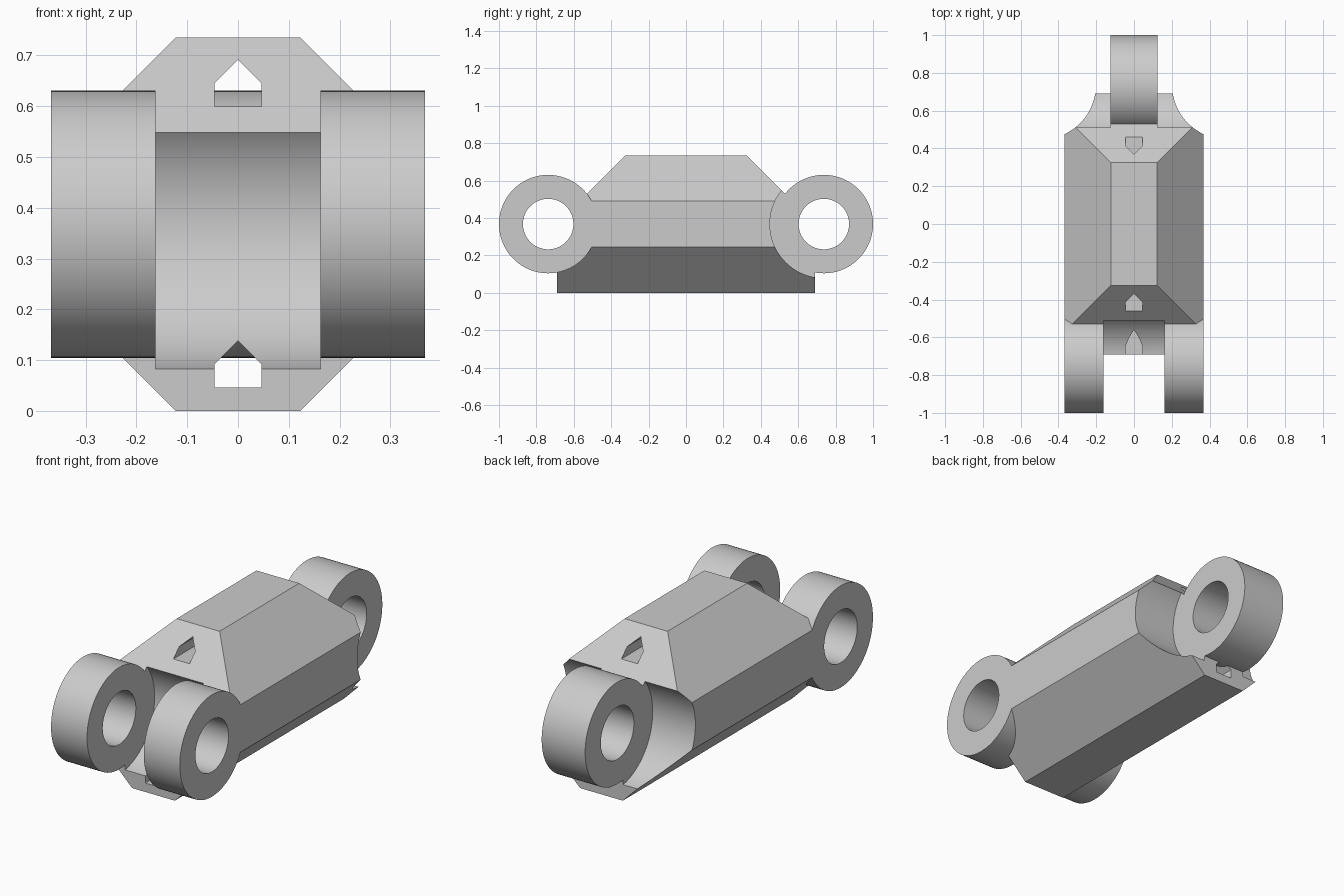
import bpy, bmesh, math

if "Cube" in bpy.data.objects:
    bpy.data.objects.remove(bpy.data.objects["Cube"], do_unlink=True)

PIN_Y, PIN_Z = 0.737, 0.3675
HALF = 0.3675

grey = bpy.data.materials.new("plain grey")
grey.use_nodes = True
colour = (0.6, 0.6, 0.6, 1)
grey.diffuse_color = colour
grey.node_tree.nodes["Principled BSDF"].inputs["Base Color"].default_value = colour


def prism(name, outline, axis, start, end):
    """Extrude a 2D outline along x (outline is y, z) or y (outline is x, z)."""
    bm = bmesh.new()
    put = (lambda a, b, d: (d, a, b)) if axis == "x" else (lambda a, b, d: (a, d, b))
    rings = [[bm.verts.new(put(a, b, d)) for a, b in outline] for d in (start, end)]
    n = len(outline)
    for ring in rings:
        bm.faces.new(ring)
    for i in range(n):
        j = (i + 1) % n
        bm.faces.new((rings[0][i], rings[0][j], rings[1][j], rings[1][i]))
    bmesh.ops.recalc_face_normals(bm, faces=bm.faces)
    mesh = bpy.data.meshes.new(name)
    bm.to_mesh(mesh)
    bm.free()
    mesh.materials.append(grey)
    obj = bpy.data.objects.new(name, mesh)
    bpy.context.collection.objects.link(obj)
    return obj


def barrel(name, y, radius, start, end, sides=96):
    angles = [math.tau * i / sides for i in range(sides)]
    outline = [(y + radius * math.cos(a), PIN_Z + radius * math.sin(a)) for a in angles]
    return prism(name, outline, "x", start, end)


def combine(target, tool, operation):
    tool.hide_render = True
    mod = target.modifiers.new(operation.lower(), "BOOLEAN")
    mod.operation, mod.object, mod.solver = operation, tool, "EXACT"
    bpy.context.view_layer.objects.active = target
    bpy.ops.object.modifier_apply(modifier=mod.name)
    bpy.data.objects.remove(tool, do_unlink=True)


# Octagonal body, trimmed by a side profile with sloping upper ends
octagon = [(-0.1225, 0), (0.1225, 0), (HALF, 0.245), (HALF, 0.49),
           (0.1225, 0.735), (-0.1225, 0.735), (-HALF, 0.49), (-HALF, 0.245)]
link = prism("chain_link", octagon, "y", -0.9, 0.9)
side = [(-0.69, -0.1), (0.69, -0.1), (0.69, 0.37), (0.225, 0.835),
        (-0.225, 0.835), (-0.69, 0.37)]
combine(link, prism("end_trim", side, "x", -0.5, 0.5), "INTERSECT")

# Round clearances for the neighbouring links
for y, start, end in ((-PIN_Y, -0.162, 0.162), (PIN_Y, 0.124, 0.5), (PIN_Y, -0.5, -0.124)):
    combine(link, barrel("clearance", y, 0.2885, start, end), "DIFFERENCE")

# House-shaped tunnels running lengthwise
for base in (0.046, 0.599):
    house = [(-0.046, base), (0.046, base), (0.046, base + 0.046),
             (0, base + 0.092), (-0.046, base + 0.046)]
    combine(link, prism("tunnel", house, "y", -1.2, 1.2), "DIFFERENCE")

# Two front lugs and one rear lug
for y, start, end in ((-PIN_Y, 0.162, HALF), (-PIN_Y, -HALF, -0.162), (PIN_Y, -0.124, 0.124)):
    combine(link, barrel("lug", y, 0.263, start, end), "UNION")

# Pin holes
for y in (-PIN_Y, PIN_Y):
    combine(link, barrel("pin_hole", y, 0.135, -0.6, 0.6), "DIFFERENCE")

bpy.ops.object.select_all(action="DESELECT")
link.select_set(True)
bpy.context.view_layer.objects.active = link
bpy.ops.object.shade_smooth_by_angle(angle=math.radians(20))
